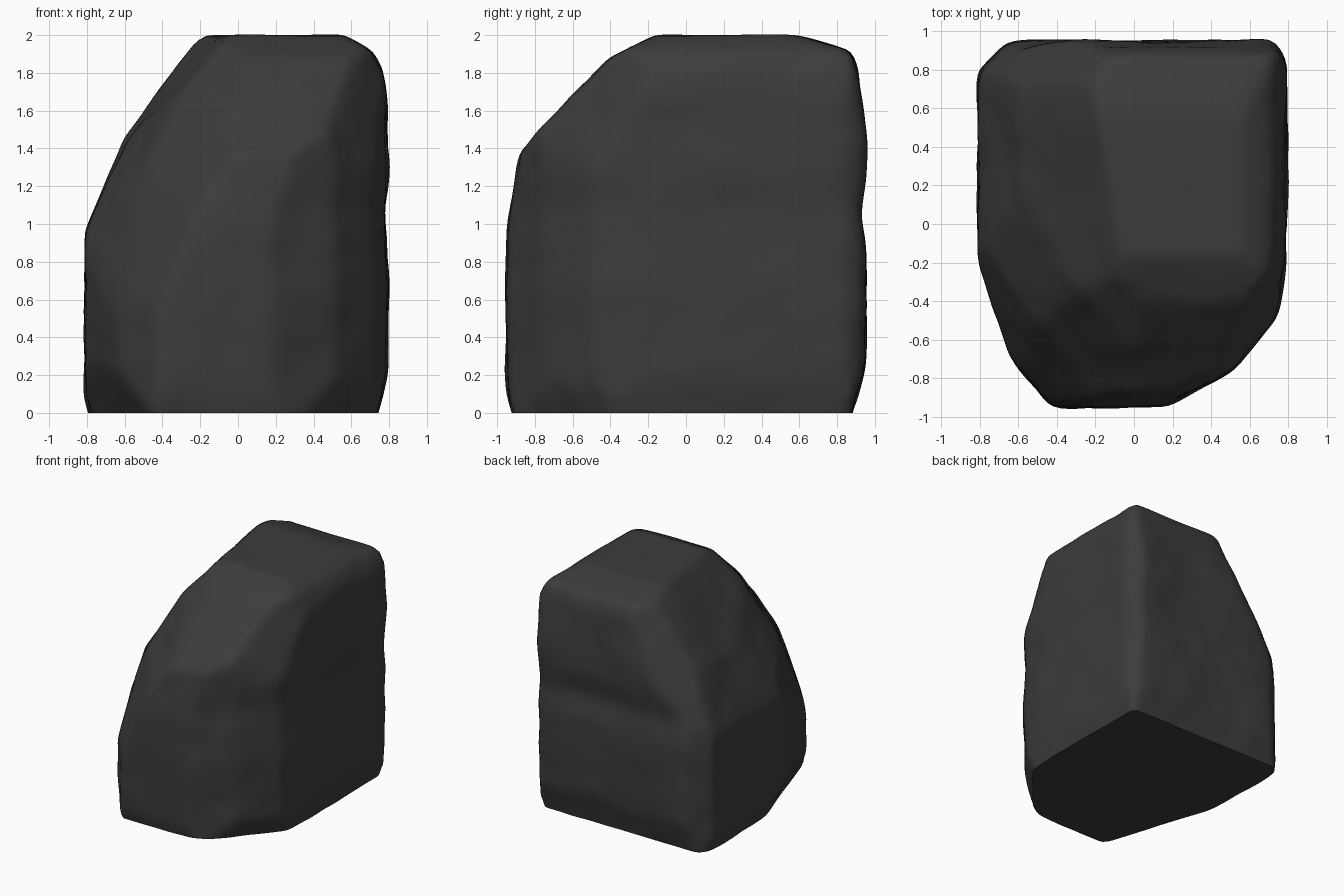
import bpy, bmesh, math
from mathutils import Vector, noise

if "Cube" in bpy.data.objects:
    bpy.data.objects.remove(bpy.data.objects["Cube"], do_unlink=True)


def slice_off(bm, point, normal):
    """Cut away everything beyond a plane and cap the cut."""
    geom = bm.verts[:] + bm.edges[:] + bm.faces[:]
    cut = bmesh.ops.bisect_plane(bm, geom=geom, plane_co=point, plane_no=normal,
                                 clear_outer=True)["geom_cut"]
    edges = [e for e in cut if isinstance(e, bmesh.types.BMEdge)]
    if edges:
        bmesh.ops.edgeloop_fill(bm, edges=edges)


def run_cuts(bm, points, place):
    """Cut along a run of 2D points, keeping the stone on the left of the run.
    The place function turns a 2D pair into a 3D vector."""
    for (a1, b1), (a2, b2) in zip(points, points[1:]):
        slice_off(bm, place(a1, b1), place(b2 - b1, a1 - a2))


def in_plan(x, y):
    return Vector((x, y, 0))


def across(x, z):
    return Vector((x, 0, z))


def along(y, z):
    return Vector((0, y, z))


# Block of stone, a little taller than needed below the ground
bm = bmesh.new()
bmesh.ops.create_cube(bm, size=2)
for v in bm.verts:
    v.co = Vector((v.co.x * 0.80 - 0.01, v.co.y * 0.95, 0.94 + v.co.z * 1.06))

# Tapered front and clipped back corners in plan
run_cuts(bm, [(-0.83, -0.15), (-0.64, -0.70), (-0.42, -0.96)], in_plan)
run_cuts(bm, [(0.14, -0.97), (0.52, -0.75), (0.74, -0.48), (0.81, -0.1)], in_plan)
run_cuts(bm, [(0.80, 0.82), (0.72, 0.95)], in_plan)
run_cuts(bm, [(-0.66, 0.94), (-0.82, 0.78)], in_plan)

# Left and right sides: worn top edge, sloping shoulder, undercut foot
run_cuts(bm, [(0.74, 0.0), (0.80, 0.22)], across)
run_cuts(bm, [(0.81, 1.50), (0.77, 1.80), (0.71, 1.92), (0.55, 2.01)], across)
run_cuts(bm, [(-0.19, 2.01), (-0.62, 1.44), (-0.82, 0.92)], across)
run_cuts(bm, [(-0.83, 0.15), (-0.78, 0.0)], across)

# Back and front: worn top edge, sloping brow, undercut foot
run_cuts(bm, [(0.88, 0.0), (0.96, 0.28)], along)
run_cuts(bm, [(0.96, 1.40), (0.91, 1.82), (0.87, 1.92), (0.55, 2.01)], along)
run_cuts(bm, [(-0.12, 2.02), (-0.41, 1.88), (-0.88, 1.39), (-0.98, 0.75)], along)
run_cuts(bm, [(-0.96, 0.15), (-0.92, 0.0)], along)

# Slanting facets, each a normal and a distance: front right corner,
# then the back right shoulder and the front left brow
facets = [((-0.58, -0.30, 0.17), 0.667), ((-0.48, -0.16, 0.31), 0.721),
          ((-0.52, -0.11, 0.49), 1.022), ((-0.20, -0.29, 0.32), 0.711),
          ((-0.20, -0.22, 0.19), 0.457), ((-0.37, -0.33, 0.17), 0.572),
          ((-0.63, 0.79, 0.435), 1.60), ((0.82, -0.58, 0.26), 1.22)]
for normal, distance in facets:
    n = Vector(normal)
    slice_off(bm, n * distance / n.length_squared, n)

# Undercut below the front left and front right corners
slice_off(bm, (0.55, -0.61, 0), (0.62, -0.51, -0.30))
slice_off(bm, (-0.62, -0.42, 0), (-0.95, -0.30, -0.45))

bmesh.ops.recalc_face_normals(bm, faces=bm.faces[:])
mesh = bpy.data.meshes.new("rock")
bm.to_mesh(mesh)
bm.free()
rock = bpy.data.objects.new("rock", mesh)
bpy.context.collection.objects.link(rock)

# Even out the surface and wear down the edges
remesh = rock.modifiers.new("even_surface", "REMESH")
remesh.mode = "VOXEL"
remesh.voxel_size = 0.04
soften = rock.modifiers.new("worn_edges", "SMOOTH")
soften.factor = 0.5
soften.iterations = 8
worn = bpy.data.meshes.new_from_object(
    rock.evaluated_get(bpy.context.evaluated_depsgraph_get()))
rock.modifiers.clear()

# Weathered lumps, a shallow groove round the back and left,
# a hollow in the shoulder, then a flat base
bm = bmesh.new()
bm.from_mesh(worn)
bm.normal_update()
hollow = Vector((-0.52, 0.2, 1.5))
moves = []
for v in bm.verts:
    lump = noise.noise(v.co * 2.3 + Vector((3, 1, 7)))
    chip = noise.noise(v.co * 5.0)
    calm = 0.3 if v.normal.z > 0.85 else 1.0
    groove = math.exp(-((v.co.z - 1.07) / 0.13) ** 2) * max(v.normal.y, v.normal.x * 0.5, 0)
    dent = math.exp(-((v.co - hollow).length / 0.3) ** 2)
    depth = 0.025 * groove + 0.03 * dent
    moves.append(v.normal * (calm * (0.015 * lump + 0.008 * chip) - depth))
for v, move in zip(bm.verts, moves):
    v.co += move
slice_off(bm, (0, 0, 0), (0, 0, -1))
bmesh.ops.recalc_face_normals(bm, faces=bm.faces[:])
bm.to_mesh(mesh)
bm.free()
bpy.data.meshes.remove(worn)

# Dark stone
stone = bpy.data.materials.new("dark_stone")
stone.use_nodes = True
colour = (0.045, 0.045, 0.045, 1)
stone.diffuse_color = colour
shader = stone.node_tree.nodes["Principled BSDF"]
shader.inputs["Base Color"].default_value = colour
shader.inputs["Roughness"].default_value = 0.9
mesh.materials.clear()
mesh.materials.append(stone)

bpy.ops.object.select_all(action="DESELECT")
rock.select_set(True)
bpy.context.view_layer.objects.active = rock
bpy.ops.object.shade_smooth_by_angle(angle=0.8)
